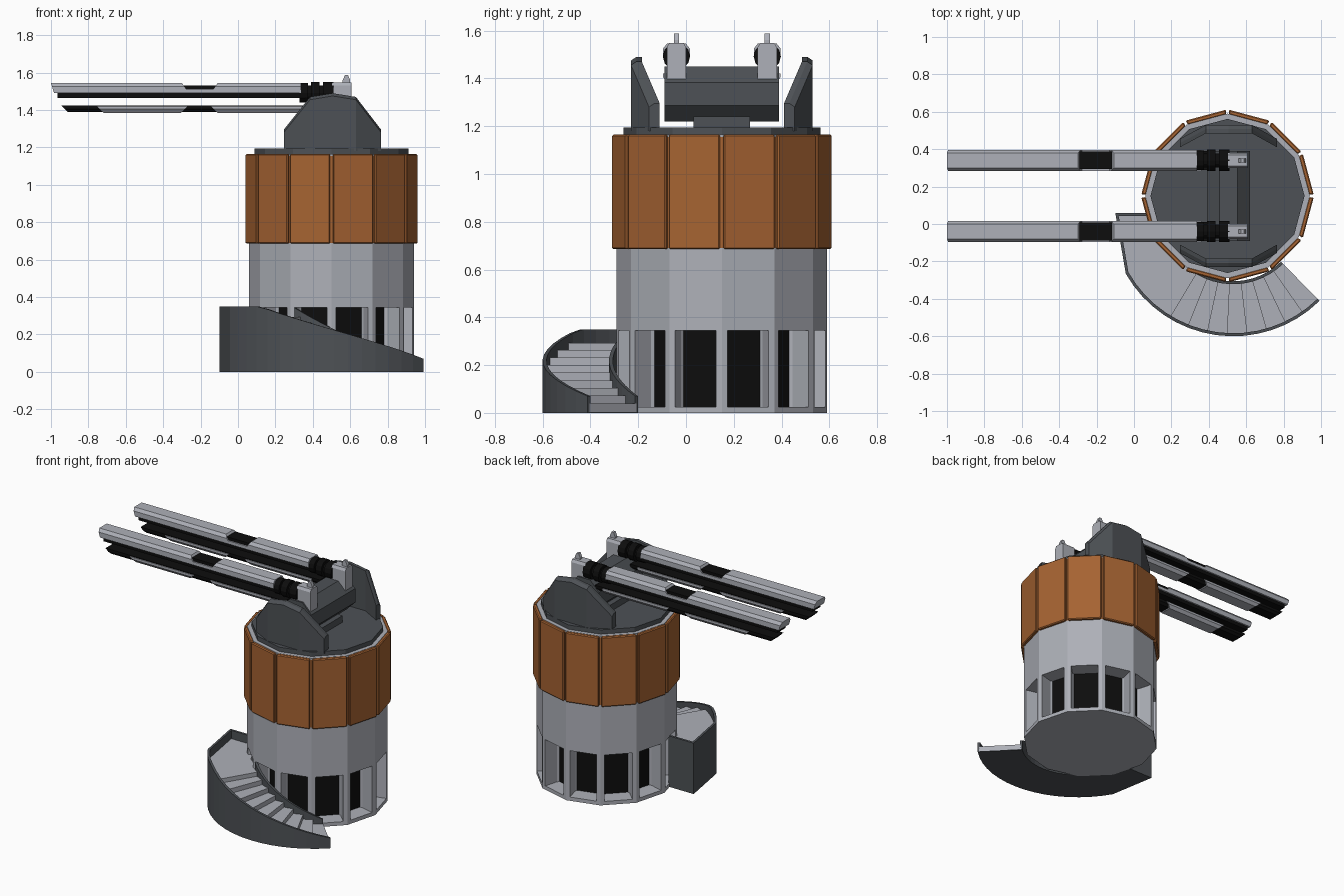
import bpy, bmesh
from math import sin, cos, pi, radians
from mathutils import Vector

if "Cube" in bpy.data.objects:
    bpy.data.objects.remove(bpy.data.objects["Cube"])


def material(name, r, g, b):
    m = bpy.data.materials.new(name)
    m.use_nodes = True
    m.diffuse_color = (r, g, b, 1)
    m.node_tree.nodes["Principled BSDF"].inputs["Base Color"].default_value = (r, g, b, 1)
    return m


LIGHT = material("light grey", 0.42, 0.435, 0.48)
DARK = material("dark grey", 0.075, 0.083, 0.092)
ORANGE = material("burnt orange", 0.38, 0.125, 0.032)
BLACK = material("black", 0.004, 0.004, 0.004)

CX, CY = 0.5, 0.15          # tower axis
SX, SY = 0.53, 0.06         # stair axis


def finish(name, bm, *mats):
    bmesh.ops.recalc_face_normals(bm, faces=bm.faces)
    mesh = bpy.data.meshes.new(name)
    bm.to_mesh(mesh)
    bm.free()
    for m in mats:
        mesh.materials.append(m)
    ob = bpy.data.objects.new(name, mesh)
    bpy.context.collection.objects.link(ob)
    return ob


def loft(name, loops, mat):
    """Closed solid skinned through equal point loops."""
    bm = bmesh.new()
    rings = [[bm.verts.new(p) for p in loop] for loop in loops]
    n = len(rings[0])
    for a, b in zip(rings, rings[1:]):
        for i in range(n):
            j = (i + 1) % n
            bm.faces.new((a[i], a[j], b[j], b[i]))
    bm.faces.new(rings[0])
    bm.faces.new(rings[-1])
    return finish(name, bm, mat)


def upright(name, plan, z0, z1, mat):
    return loft(name, [[(x, y, z) for x, y in plan] for z in (z0, z1)], mat)


def box(name, x0, x1, y0, y1, z0, z1, mat):
    return upright(name, [(x0, y0), (x1, y0), (x1, y1), (x0, y1)], z0, z1, mat)


def polar(cx, cy, r, deg):
    return cx + r * cos(radians(deg)), cy + r * sin(radians(deg))


def polygon(cx, cy, r, sides):
    return [polar(cx, cy, r, 360 * i / sides) for i in range(sides)]


def bevel(ob, width):
    mod = ob.modifiers.new("bevel", "BEVEL")
    mod.width = width
    mod.segments = 1


# Tower body: twelve facets with a recessed dark window in each
bm = bmesh.new()
rings = [[bm.verts.new((x, y, z)) for x, y in polygon(CX, CY, 0.44, 12)]
         for z in (0, 0.37, 0.69, 1.155, 1.165)]
bands = [[bm.faces.new((a[i - 1], a[i], b[i], b[i - 1])) for i in range(12)]
         for a, b in zip(rings, rings[1:])]
bm.faces.new(rings[0])
bm.faces.new(rings[-1])
bmesh.ops.recalc_face_normals(bm, faces=bm.faces)
for f in bands[2]:
    f.material_index = 1
bmesh.ops.inset_individual(bm, faces=bands[0], thickness=0.036)
panes = bmesh.ops.extrude_discrete_faces(bm, faces=bands[0])["faces"]
for f in panes:
    f.normal_update()
    inward = (Vector((CX, CY, 0)) - f.calc_center_median())
    inward.z = 0
    shift = inward.normalized() * 0.11
    edges = list(f.edges)
    front = [v.co.copy() for v in f.verts]
    bmesh.ops.translate(bm, verts=f.verts, vec=shift)
    f.material_index = 2
    # reveal walls around the pane
    back = list(f.verts)
    rim = [bm.verts.new(p) for p in front]
    for i in range(4):
        bm.faces.new((rim[i - 1], rim[i], back[i], back[i - 1]))
bmesh.ops.remove_doubles(bm, verts=bm.verts, dist=0.0005)
finish("tower_body", bm, LIGHT, ORANGE, BLACK)

# Orange armour plates
for i in range(12):
    a, b = 30 * i, 30 * i + 30
    gap = 0.9
    plan = [polar(CX, CY, 0.435, a + gap), polar(CX, CY, 0.461, a + gap),
            polar(CX, CY, 0.461, b - gap), polar(CX, CY, 0.435, b - gap)]
    bevel(upright("armour_plate", plan, 0.685, 1.165, ORANGE), 0.006)

# Deck, pedestal and cradle
upright("deck", polygon(CX, CY, 0.412, 12), 1.15, 1.195, DARK)
box("pedestal", 0.4, 0.61, 0.032, 0.268, 1.19, 1.24, DARK)
octagon = [(0.505 + 0.125 * cos(pi / 8 + i * pi / 4), 1.335 + 0.125 * sin(pi / 8 + i * pi / 4))
           for i in range(8)]
loft("cradle", [[(x, y, z) for x, z in octagon] for y in (CY - 0.24, CY + 0.24)], DARK)

# Folded side shields
for side in (-1, 1):
    loops = []
    for x, top, out in ((0.245, 1.295, 0.305), (0.385, 1.47, 0.38), (0.505, 1.49, 0.38),
                        (0.63, 1.47, 0.38), (0.765, 1.295, 0.305)):
        yo, yi = CY + side * out, CY + side * (out - 0.045)
        loops.append([(x, yo, 1.18), (x, yo, top - 0.015), (x, (yo + yi) / 2, top),
                      (x, yi, top), (x, yi, 1.18)])
    loft("side_shield", loops, DARK)


# Guns
def rail(name, y, section, x0, x1, s0, s1, mat):
    """Bar along x; s0 and s1 slant the ends in proportion to depth below the outer face."""
    outer = section[-1][1]
    loft(name, [[(x + s * abs(z - outer), y + dy, z) for dy, z in section]
                for x, s in ((x0, s0), (x1, s1))], mat)


def shell(outer, shoulder, inner):
    return [(0.04, outer), (0.056, shoulder), (0.056, inner),
            (-0.056, inner), (-0.056, shoulder), (-0.04, outer)]


def block(half, z0, z1):
    return [(half, z1), (half, z0), (-half, z0), (-half, z1)]


UPPER = shell(1.545, 1.525, 1.49)
LOWER = shell(1.385, 1.405, 1.42)
for y in (CY - 0.19, CY + 0.19):
    # upper rail with a notch that shows the black core
    rail("upper_shell_front", y, UPPER, -1, -0.3, 0.3, 0.7, LIGHT)
    rail("upper_shell_rear", y, UPPER, -0.108, 0.337, -0.7, 0, LIGHT)
    rail("upper_shell_notch", y, block(0.056, 1.49, 1.512), -0.31, -0.1, 0, 0, LIGHT)
    rail("upper_core", y, block(0.047, 1.5, 1.532), -0.5, 0.1, 0, 0, BLACK)
    rail("upper_black_strip", y, block(0.045, 1.465, 1.492), -0.965, 0.36, 0, 0, BLACK)
    # lower rail, shelled on its underside
    rail("lower_shell_front", y, LOWER, -0.72, -0.305, -1, 1, LIGHT)
    rail("lower_shell_rear", y, LOWER, -0.11, 0.36, -1, 0, LIGHT)
    rail("lower_core", y, [(0.05, 1.425), (0.05, 1.405), (0.036, 1.39),
                           (-0.036, 1.39), (-0.05, 1.405), (-0.05, 1.425)],
         -0.945, 0.42, 1, 0, BLACK)
    # ribbed collar
    loops = []
    for x0, x1, r in ((0.33, 0.375, 0.052), (0.375, 0.39, 0.038), (0.39, 0.435, 0.057),
                      (0.435, 0.455, 0.038), (0.455, 0.51, 0.057)):
        loops += [[(x, y + dy, 1.492 + dz) for dy, dz in polygon(0, 0, r, 12)]
                  for x in (x0, x1)]
    loft("collar", loops, BLACK)
    # breech block and sight
    rail("breech", y, [(0.03, 1.548), (0.04, 1.53), (0.04, 1.38),
                       (-0.04, 1.38), (-0.04, 1.53), (-0.03, 1.548)], 0.503, 0.607, 0, 0, LIGHT)
    loft("sight", [[(0.58 + a * w, y + b * 0.011, z) for a, b in ((-1, -1), (1, -1), (1, 1), (-1, 1))]
                   for w, z in ((0.02, 1.54), (0.02, 1.56), (0.008, 1.587))], LIGHT)

# Spiral stair: solid treads rising clockwise to a landing
END, LAND, CORNER = -45.6, -121, -150.4
STEPS = 8
span = (LAND - END) / STEPS


def arc(r, a, b, n):
    return [polar(SX, SY, r, a + (b - a) * i / n) for i in range(n + 1)]


for i in range(STEPS):
    a = END + span * i
    plan = arc(0.375, a, a + span, 1) + arc(0.65, a + span, a, 1)
    upright("stair_tread", plan, 0.004, 0.04 + 0.032 * i, LIGHT)
landing = (arc(0.65, LAND, CORNER, 4)
           + [(-0.085, 0.05), (0.1, 0.05), (0.19, -0.13), polar(SX, SY, 0.375, LAND)])
upright("landing", landing, 0.004, 0.293, LIGHT)
base = arc(0.65, END, LAND, 8) + landing[1:-1] + arc(0.375, LAND, END, 8)
upright("stair_base", base, 0, 0.005, DARK)


# Parapet walls following the stair
def wall_top(deg):
    t = min(1, max(0, (END - deg) / (END + 129)))
    return 0.07 + 0.28 * t


def wall_loop(p, q, top):
    return [(*p, 0), (*p, top), (*q, top), (*q, 0)]


def curved_wall(r, end, n):
    angles = [END + (end - END) * i / n for i in range(n + 1)]
    return [wall_loop(polar(SX, SY, r, a), polar(SX, SY, r - 0.016, a), wall_top(a))
            for a in angles]


outer = curved_wall(0.66, CORNER, 16)
outer += [wall_loop((-0.1, 0.06), (-0.082, 0.044), 0.35),
          wall_loop((0.09, 0.06), (0.09, 0.044), 0.35)]
loft("outer_parapet", outer, DARK)
loft("inner_parapet", curved_wall(0.382, -127, 12), DARK)
